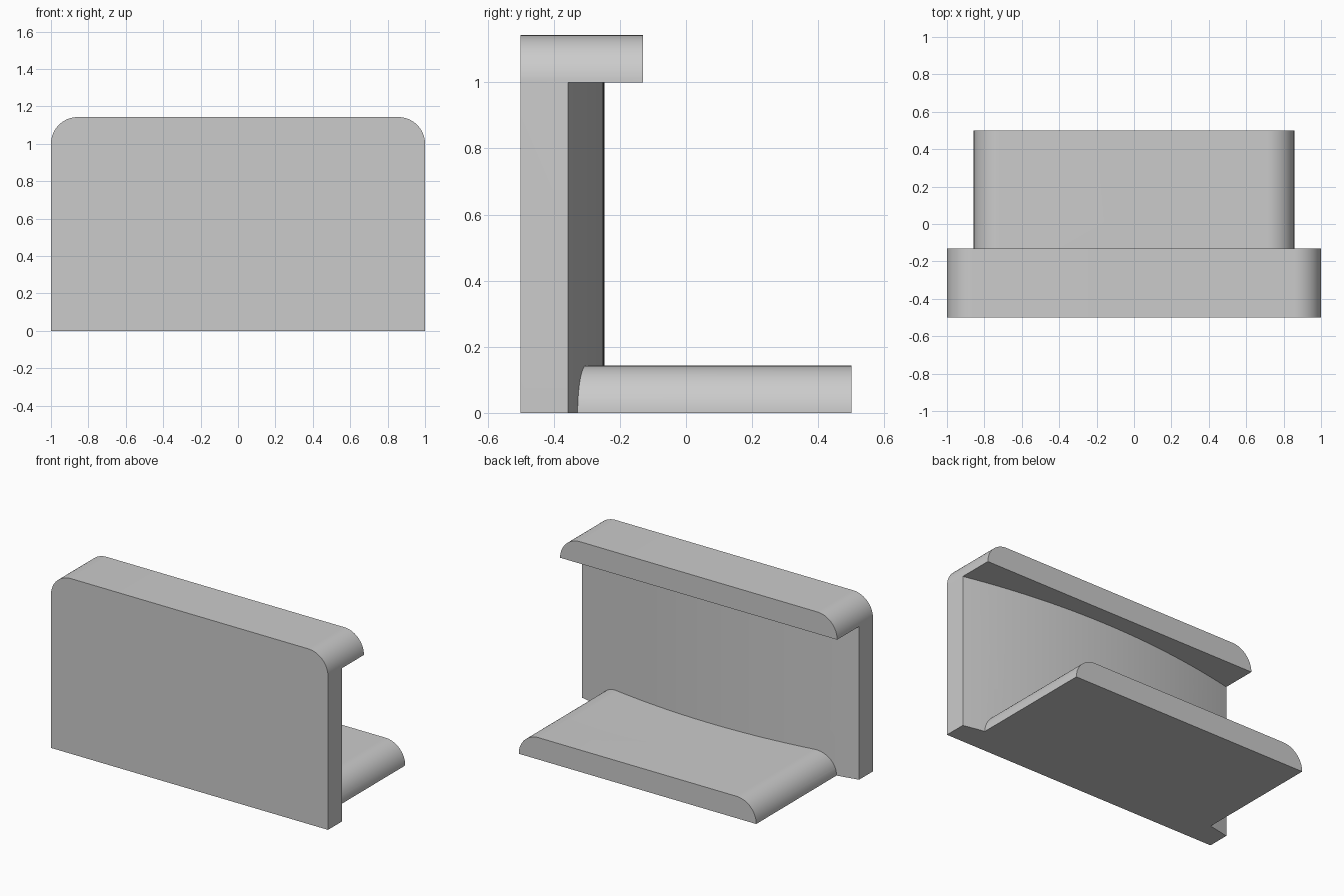
import bpy
from math import sin, cos, pi

cube = bpy.data.objects.get("Cube")
if cube:
    bpy.data.objects.remove(cube, do_unlink=True)

grey = bpy.data.materials.new("plain grey")
grey.use_nodes = True
colour = (0.6, 0.6, 0.6, 1)
grey.diffuse_color = colour
grey.node_tree.nodes["Principled BSDF"].inputs["Base Color"].default_value = colour

LIP = 0.143          # height of lip and tray, also their corner radius
STEPS = 20


def prism(name, outline, place, low, high):
    """Extrude a 2D outline; place(a, b, t) turns it into 3D points."""
    n = len(outline)
    verts = [place(a, b, t) for t in (low, high) for a, b in outline]
    faces = [list(range(n))[::-1], list(range(n, 2 * n))]
    faces += [[i, (i + 1) % n, n + (i + 1) % n, n + i] for i in range(n)]
    mesh = bpy.data.meshes.new(name)
    mesh.from_pydata(verts, [], faces)
    mesh.materials.append(grey)
    obj = bpy.data.objects.new(name, mesh)
    bpy.context.collection.objects.link(obj)
    bpy.context.view_layer.objects.active = obj
    bpy.ops.object.select_all(action='DESELECT')
    obj.select_set(True)
    bpy.ops.object.mode_set(mode='EDIT')
    bpy.ops.mesh.select_all(action='SELECT')
    bpy.ops.mesh.normals_make_consistent(inside=False)
    bpy.ops.object.mode_set(mode='OBJECT')
    return obj


def rounded_bar(name, half, z, front, back):
    """Bar along x with a flat base and quarter-round top corners."""
    arc = [(half - LIP + LIP * cos(i * pi / 2 / STEPS), z + LIP * sin(i * pi / 2 / STEPS))
           for i in range(STEPS + 1)]
    outline = arc + [(-x, h) for x, h in reversed(arc)]
    return prism(name, outline, lambda a, b, t: (a, t, b), front, back)


# Upright panel: flat front, gently bulging back
bulge = [(1 - 2 * i / 40, -0.247 - 0.11 * (1 - 2 * i / 40) ** 2) for i in range(41)]
panel = prism("panel", [(-1, -0.5), (1, -0.5)] + bulge,
              lambda a, b, t: (a, b, t), 0, 1)

# Overhanging top lip and bottom tray, fused to the panel
parts = [rounded_bar("top_lip", 1, 1, -0.5, -0.13),
         rounded_bar("bottom_tray", 0.857, 0, -0.42, 0.5)]
for part in parts:
    mod = panel.modifiers.new(part.name, 'BOOLEAN')
    mod.operation = 'UNION'
    mod.solver = 'EXACT'
    mod.object = part

bpy.ops.object.select_all(action='DESELECT')
panel.select_set(True)
bpy.context.view_layer.objects.active = panel
for part in parts:
    bpy.ops.object.modifier_apply(modifier=part.name)
for part in parts:
    bpy.data.objects.remove(part, do_unlink=True)
panel.name = "panel_with_lip_and_tray"
bpy.ops.object.shade_smooth_by_angle(angle=pi / 6)
